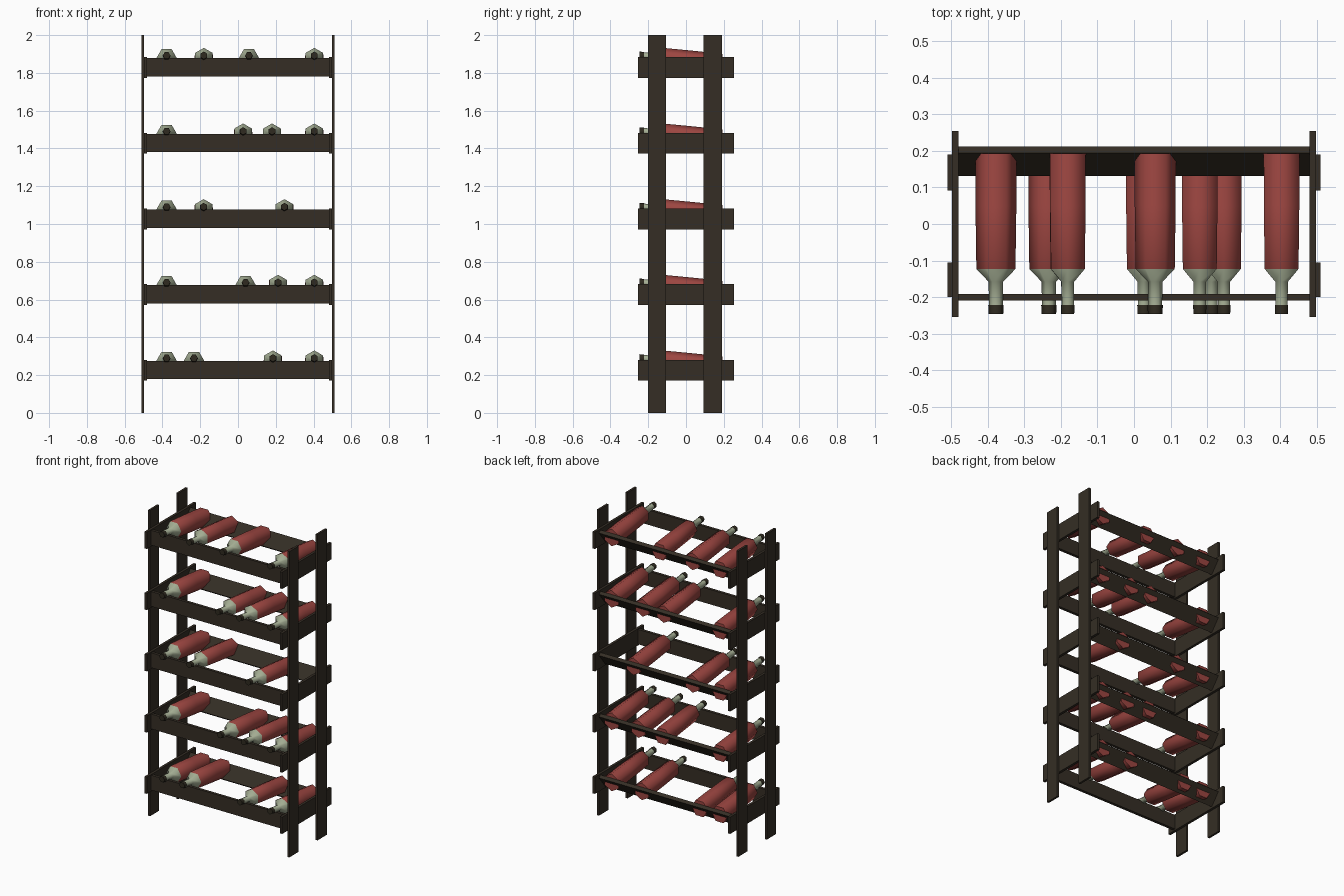
import bpy, bmesh, math
from mathutils import Matrix, Vector

if "Cube" in bpy.data.objects:
    bpy.data.objects.remove(bpy.data.objects["Cube"])


def material(name, rgb):
    m = bpy.data.materials.new(name)
    m.diffuse_color = (*rgb, 1)
    m.use_nodes = True
    m.node_tree.nodes["Principled BSDF"].inputs["Base Color"].default_value = m.diffuse_color
    return m


WOOD = material("dark_wood", (0.035, 0.027, 0.018))
RED = material("red_label", (0.33, 0.06, 0.052))
GLASS = material("pale_green_glass", (0.38, 0.43, 0.30))
CORK = material("dark_cap", (0.028, 0.023, 0.014))


def finish(name, bm, mats):
    bmesh.ops.recalc_face_normals(bm, faces=bm.faces)
    me = bpy.data.meshes.new(name)
    bm.to_mesh(me)
    bm.free()
    for m in mats:
        me.materials.append(m)
    ob = bpy.data.objects.new(name, me)
    bpy.context.collection.objects.link(ob)
    return ob


def box(name, x0, x1, y0, y1, z0, z1, tilt=0.0):
    """Wooden plank, optionally tilted about its own x axis."""
    bm = bmesh.new()
    centre = Vector(((x0 + x1) / 2, (y0 + y1) / 2, (z0 + z1) / 2))
    mat = (Matrix.Translation(centre) @ Matrix.Rotation(tilt, 4, 'X')
           @ Matrix.Diagonal((x1 - x0, y1 - y0, z1 - z0, 1)))
    bmesh.ops.create_cube(bm, size=1, matrix=mat)
    return finish(name, bm, [WOOD])


# bottle profile: (distance along axis from y = 0 towards the front, radius)
PROFILE = [(-0.193, 0.0565), (-0.05, 0.056), (0.123, 0.0535), (0.158, 0.020),
           (0.222, 0.019), (0.222, 0.021), (0.247, 0.020)]
BAND_MATERIAL = [0, 0, 1, 1, 2, 2]
SLOPE = 0.11


def bottle(name, x, z, peak):
    """Six-sided bottle lying with its neck to the front and slightly raised."""
    bm = bmesh.new()
    off = math.pi / 2 if peak else 0
    rings = []
    for d, r in PROFILE:
        rings.append([bm.verts.new((x + r * math.cos(off + i * math.pi / 3),
                                    -d,
                                    z + d * SLOPE + r * math.sin(off + i * math.pi / 3)))
                      for i in range(6)])
    for a, b, mi in zip(rings, rings[1:], BAND_MATERIAL):
        for i in range(6):
            j = (i + 1) % 6
            f = bm.faces.new((a[i], a[j], b[j], b[i]))
            f.material_index = mi
    bm.faces.new(rings[0]).material_index = 0
    bm.faces.new(rings[-1]).material_index = 2
    ob = finish(name, bm, [RED, GLASS, CORK])
    bpy.ops.object.select_all(action='DESELECT')
    bpy.context.view_layer.objects.active = ob
    ob.select_set(True)
    bpy.ops.object.shade_smooth_by_angle(angle=math.radians(65))


# four upright posts
for side, s in (("left", -1), ("right", 1)):
    xa, xb = sorted((s * 0.497, s * 0.511))
    box(f"front_post_{side}", xa, xb, -0.2, -0.105, 0, 2)
    box(f"back_post_{side}", xa, xb, 0.092, 0.19, 0, 2)

# bottles per shelf, bottom to top: (x, point of the hexagon upwards)
SHELVES = [
    [(-0.378, 0), (-0.233, 0), (0.185, 1), (0.404, 1)],
    [(-0.378, 0), (0.04, 0), (0.212, 1), (0.404, 1)],
    [(-0.378, 0), (-0.182, 1), (0.246, 1)],
    [(-0.378, 0), (0.027, 1), (0.18, 1), (0.404, 1)],
    [(-0.378, 0), (-0.181, 1), (0.058, 0), (0.404, 1)],
]
for n, bottles in enumerate(SHELVES):
    zc = 0.226 + n * 0.4005
    # side rails, upright front bar and tilted back bar
    for side, s in (("left", -1), ("right", 1)):
        xa, xb = sorted((s * 0.481, s * 0.498))
        box(f"side_rail_{side}_{n}", xa, xb, -0.254, 0.254, zc - 0.055, zc + 0.055)
    box(f"front_bar_{n}", -0.482, 0.482, -0.21, -0.191, zc - 0.047, zc + 0.05)
    box(f"back_bar_{n}", -0.482, 0.482, 0.161, 0.183, zc - 0.049, zc + 0.051,
        tilt=-math.radians(39))
    for k, (x, peak) in enumerate(bottles):
        bottle(f"bottle_{n}_{k}", x, zc + 0.0375, peak)
